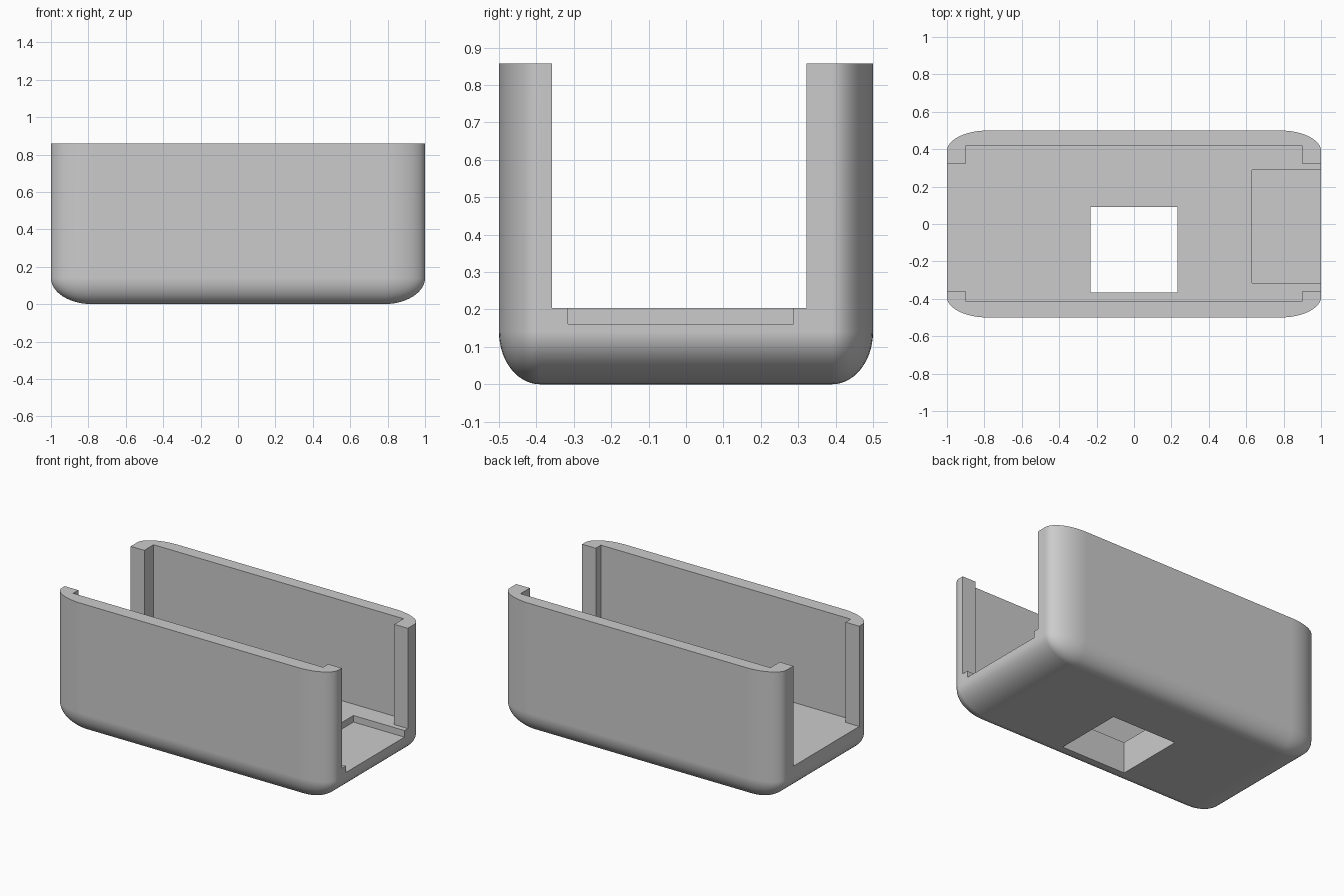
import bpy, bmesh, math
from mathutils import Vector

if "Cube" in bpy.data.objects:
    bpy.data.objects.remove(bpy.data.objects["Cube"], do_unlink=True)

grey = bpy.data.materials.new("light grey plastic")
grey.use_nodes = True
colour = (0.6, 0.6, 0.6, 1)
grey.diffuse_color = colour
grey.node_tree.nodes["Principled BSDF"].inputs["Base Color"].default_value = colour

HEIGHT = 0.858
ROUND = Vector((0.22, 0.11, 0.14))  # elliptical rounding along each axis


def box(name, low, high, rounding=None):
    """Box between two corners; optional rounding of all edges below the rim."""
    low, high = Vector(low), Vector(high)
    bm = bmesh.new()
    bmesh.ops.create_cube(bm, size=1)
    for v in bm.verts:
        for i in range(3):
            v.co[i] = low[i] if v.co[i] < 0 else high[i]
    if rounding:
        # bevel with unit radius in stretched space, then scale back
        for v in bm.verts:
            v.co = Vector(c / r for c, r in zip(v.co, rounding))
        top = max(v.co.z for v in bm.verts)
        edges = [e for e in bm.edges if min(v.co.z for v in e.verts) < top - 0.01]
        bmesh.ops.bevel(bm, geom=edges, offset=1, segments=14, profile=0.5,
                        affect="EDGES", clamp_overlap=False)
        bmesh.ops.scale(bm, vec=rounding, verts=bm.verts)
    bmesh.ops.recalc_face_normals(bm, faces=bm.faces)
    mesh = bpy.data.meshes.new(name)
    bm.to_mesh(mesh)
    bm.free()
    mesh.materials.append(grey)
    obj = bpy.data.objects.new(name, mesh)
    bpy.context.collection.objects.link(obj)
    return obj


# Rounded outer body
tray = box("open_case", (-1, -0.5, 0), (1, 0.5, HEIGHT), ROUND)

# Inner cavity, end slot, floor recess and floor opening
cutters = [
    box("cavity_cutter", (-0.902, -0.411, 0.204), (0.902, 0.418, 1)),
    box("end_slot_cutter", (-1.2, -0.358, 0.204), (1.2, 0.322, 1.1)),
    box("recess_cutter", (0.632, -0.316, 0.161), (1.3, 0.288, 0.5)),
    box("floor_hole_cutter", (-0.233, -0.367, -0.2), (0.233, 0.092, 0.6)),
]

bpy.ops.object.select_all(action="DESELECT")
tray.select_set(True)
bpy.context.view_layer.objects.active = tray
for cutter in cutters:
    cutter.hide_render = True
    cut = tray.modifiers.new(cutter.name, "BOOLEAN")
    cut.operation = "DIFFERENCE"
    cut.solver = "EXACT"
    cut.object = cutter
    bpy.ops.object.modifier_apply(modifier=cut.name)
    bpy.data.objects.remove(cutter, do_unlink=True)

# Smooth rounding with crisp edges and flat walls
bpy.ops.object.shade_smooth_by_angle(angle=math.radians(30))
weighted = tray.modifiers.new("flat walls", "WEIGHTED_NORMAL")
weighted.keep_sharp = True
